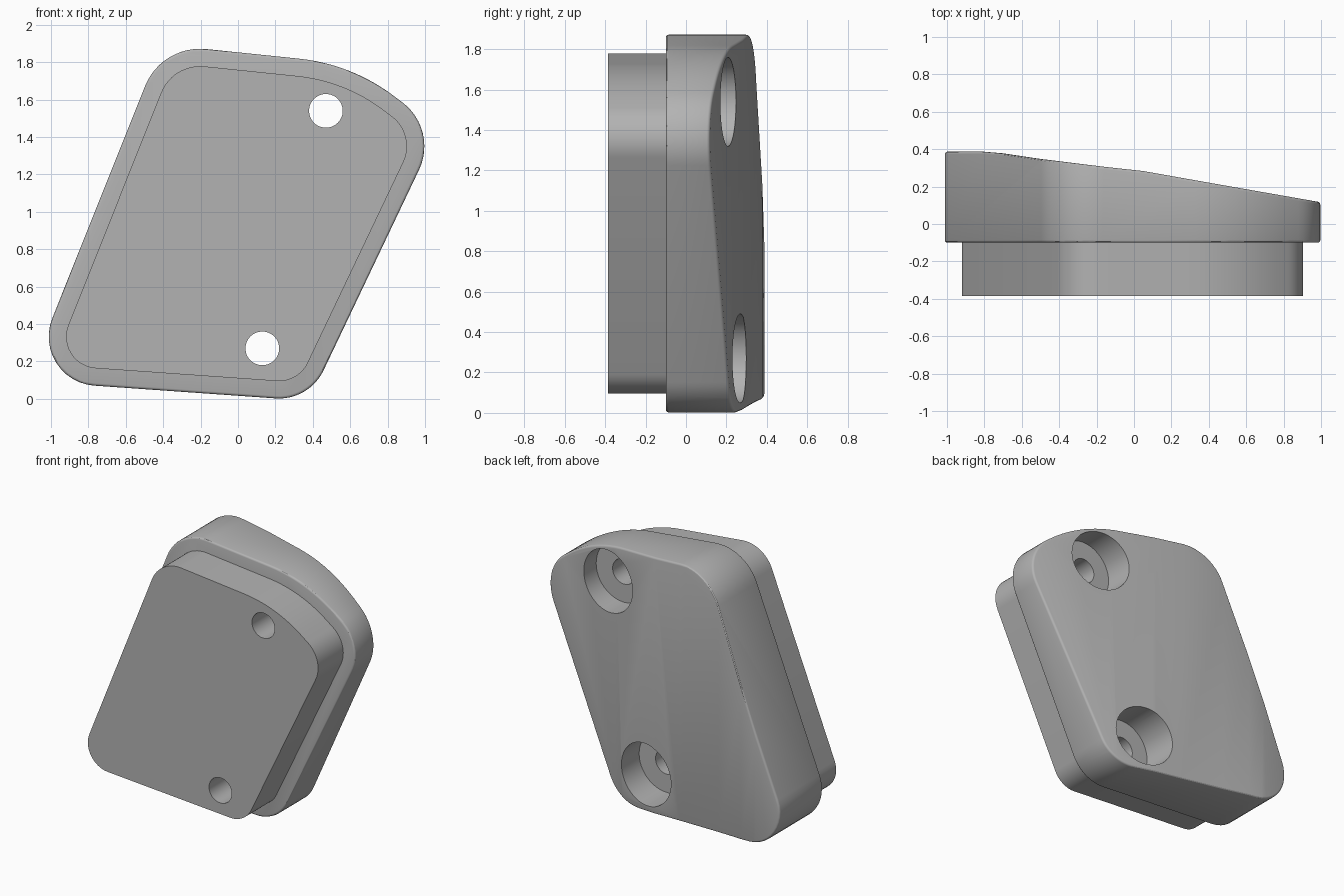
import bpy
import bmesh
import math
from mathutils import Vector

cube = bpy.data.objects.get("Cube")
if cube:
    bpy.data.objects.remove(cube, do_unlink=True)

grey = bpy.data.materials.new("plain grey")
grey.use_nodes = True
COLOUR = (0.45, 0.45, 0.45, 1)
grey.diffuse_color = COLOUR
grey.node_tree.nodes["Principled BSDF"].inputs["Base Color"].default_value = COLOUR

# Outline corners (x, z) and the tangent length of each rounding
CORNERS = [((-1.127, 0.096), 0.36), ((0.38, -0.01), 0.18), ((1.071, 1.441), 0.24),
           ((0.606, 1.79), 0.28), ((-0.408, 1.895), 0.24)]
# Sloping back, as (x, y)
BACK = [(-1.2, 0.385), (-0.82, 0.388), (-0.7, 0.378), (-0.5, 0.348), (-0.16, 0.306),
        (0.05, 0.283), (0.4, 0.221), (1.2, 0.081)]
# Screw holes (x, z)
HOLES = [(0.47, 1.54), (0.13, 0.27)]


def rounded_outline(inset, steps=12):
    """Round every corner with an arc and shrink the outline by the inset."""
    points = []
    for i, (corner, length) in enumerate(CORNERS):
        p = Vector(corner)
        a = (Vector(CORNERS[i - 1][0]) - p).normalized()
        b = (Vector(CORNERS[(i + 1) % len(CORNERS)][0]) - p).normalized()
        half = a.angle(b) / 2
        radius = length * math.tan(half)
        centre = p + (a + b).normalized() * length / math.cos(half)
        start = p + a * length - centre
        end = p + b * length - centre
        sweep = math.pi - 2 * half
        for k in range(steps + 1):
            t = k / steps
            arm = start * math.sin((1 - t) * sweep) + end * math.sin(t * sweep)
            points.append(centre + arm.normalized() * (radius - inset))
    return points


def prism(name, base, offset):
    """Extrude a closed loop of 3D points along the offset."""
    bm = bmesh.new()
    face = bm.faces.new([bm.verts.new(p) for p in base])
    grown = bmesh.ops.extrude_face_region(bm, geom=[face])
    moved = [v for v in grown["geom"] if isinstance(v, bmesh.types.BMVert)]
    bmesh.ops.translate(bm, verts=moved, vec=offset)
    bmesh.ops.recalc_face_normals(bm, faces=bm.faces[:])
    mesh = bpy.data.meshes.new(name)
    bm.to_mesh(mesh)
    bm.free()
    mesh.materials.append(grey)
    obj = bpy.data.objects.new(name, mesh)
    bpy.context.collection.objects.link(obj)
    return obj


def plate(name, inset, y0, y1):
    return prism(name, [(p.x, y0, p.y) for p in rounded_outline(inset)], (0, y1 - y0, 0))


def cylinder(name, x, z, radius, y0, y1, sides=48):
    ring = [(x + radius * math.cos(math.tau * k / sides), y0,
             z + radius * math.sin(math.tau * k / sides)) for k in range(sides)]
    return prism(name, ring, (0, y1 - y0, 0))


def select(obj):
    bpy.ops.object.select_all(action="DESELECT")
    obj.select_set(True)
    bpy.context.view_layer.objects.active = obj


def apply(obj, kind, **settings):
    mod = obj.modifiers.new(kind.lower(), kind)
    for key, value in settings.items():
        setattr(mod, key, value)
    select(obj)
    bpy.ops.object.modifier_apply(modifier=mod.name)


def cut(obj, cutter):
    cutter.hide_render = True
    apply(obj, "BOOLEAN", operation="DIFFERENCE", solver="EXACT", object=cutter)
    bpy.data.objects.remove(cutter, do_unlink=True)


# Cover with a sloping back and softened rims
cover = plate("cover", 0, -0.1, 0.5)
slope = [(x, y, -0.5) for x, y in BACK] + [(1.2, 0.8, -0.5), (-1.2, 0.8, -0.5)]
cut(cover, prism("slope_cutter", slope, (0, 0, 3)))
apply(cover, "BEVEL", width=0.014, segments=3, limit_method="ANGLE",
      angle_limit=math.radians(40))

# Smaller insert on the front
insert = plate("insert", 0.093, -0.385, -0.1)

# Through holes, with wide counterbores sunk into the back
for x, z in HOLES:
    for part in (cover, insert):
        cut(part, cylinder("hole_cutter", x, z, 0.09, -0.6, 0.6))
    cut(cover, cylinder("counterbore_cutter", x, z, 0.22, 0.03, 0.7))

for part in (cover, insert):
    select(part)
    bpy.ops.object.shade_smooth_by_angle(angle=math.radians(30))
